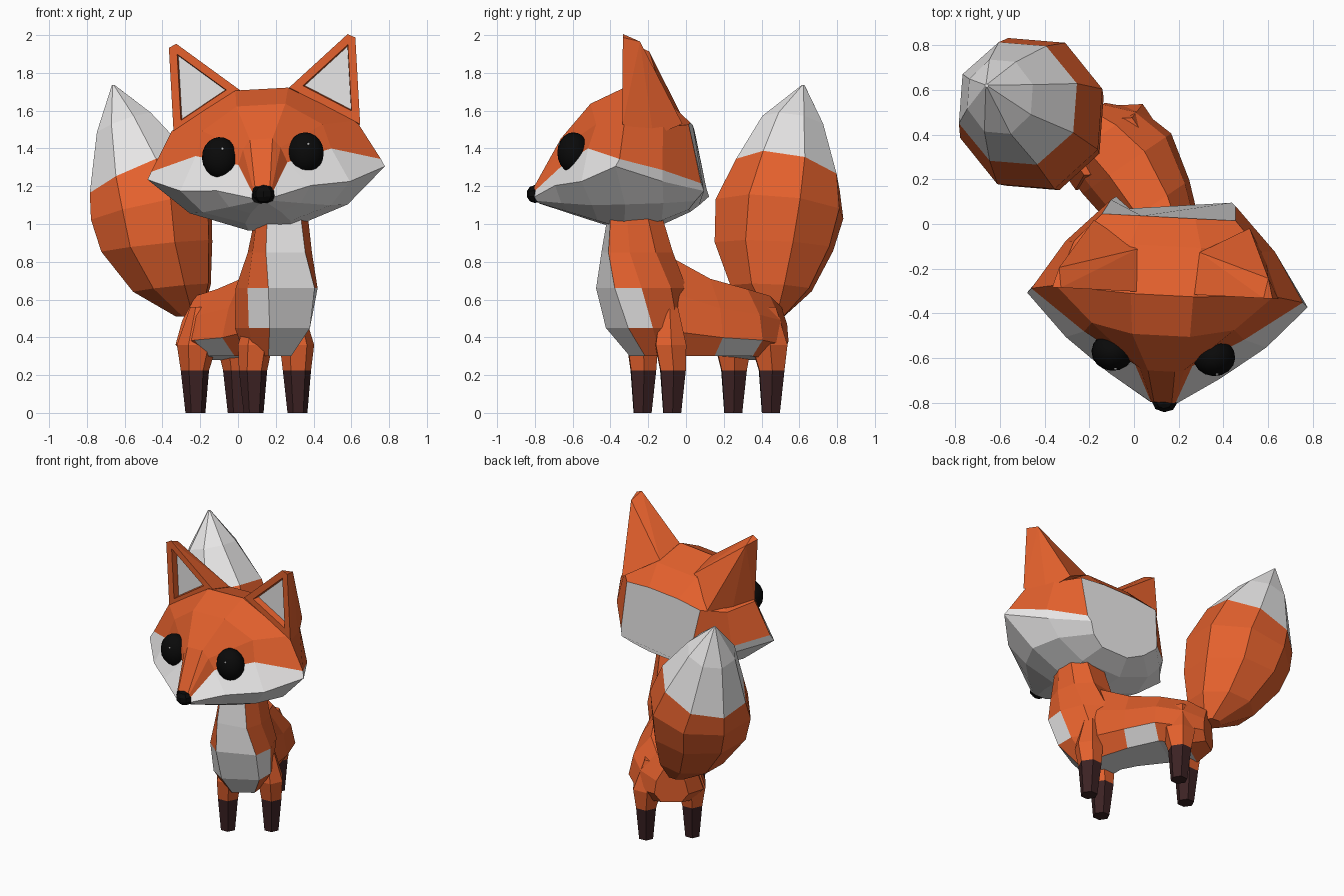
import bpy, bmesh, math
from mathutils import Matrix, Vector

if "Cube" in bpy.data.objects:
    bpy.data.objects.remove(bpy.data.objects["Cube"])


def material(name, rgb):
    m = bpy.data.materials.new(name)
    m.diffuse_color = (*rgb, 1)
    m.use_nodes = True
    m.node_tree.nodes["Principled BSDF"].inputs["Base Color"].default_value = m.diffuse_color
    return m


ORANGE = material("fox orange", (0.77, 0.118, 0.026))
WHITE = material("fur white", (0.82, 0.81, 0.81))
BROWN = material("dark brown", (0.045, 0.016, 0.017))
BLACK = material("black", (0.003, 0.003, 0.003))
COATS = [ORANGE, WHITE, BROWN, BLACK]

# Placement of the tilted head and of the turned body
HEAD = (Matrix.Translation((0.15, -0.32, 1.28)) @ Matrix.Rotation(math.radians(-3), 4, 'Z')
        @ Matrix.Rotation(math.radians(-3.2), 4, 'Y') @ Matrix.Translation((0, 0.32, -1.28)))
BODY = Matrix.Translation((0.035, 0.10, 0)) @ Matrix.Rotation(math.radians(34), 4, 'Z')


def finish(name, bm, matrix=None):
    bmesh.ops.recalc_face_normals(bm, faces=bm.faces)
    me = bpy.data.meshes.new(name)
    bm.to_mesh(me)
    bm.free()
    if matrix:
        me.transform(matrix)
    for m in COATS:
        me.materials.append(m)
    ob = bpy.data.objects.new(name, me)
    bpy.context.collection.objects.link(ob)
    return ob


def loft(name, rings, rule, matrix=None, caps=(0, 0)):
    """Skin equal-length rings; rule(ring, side) gives the colour index."""
    bm = bmesh.new()
    vs = [[bm.verts.new(p) for p in r] for r in rings]
    n = len(rings[0])
    for i in range(len(vs) - 1):
        for j in range(n):
            k = (j + 1) % n
            f = bm.faces.new((vs[i][j], vs[i][k], vs[i + 1][k], vs[i + 1][j]))
            f.material_index = rule(i, j)
    bm.faces.new(vs[0]).material_index = caps[0]
    bm.faces.new(vs[-1]).material_index = caps[1]
    return finish(name, bm, matrix)


def ball(name, centre, radii, colour, matrix, seg=16, rings=10, smooth=True):
    bm = bmesh.new()
    bmesh.ops.create_uvsphere(bm, u_segments=seg, v_segments=rings, radius=1)
    bmesh.ops.transform(bm, verts=bm.verts,
                        matrix=Matrix.Translation(centre) @ Matrix.Diagonal((*radii, 1)))
    for f in bm.faces:
        f.material_index = colour
        f.smooth = smooth
    return finish(name, bm, matrix)


# Head: half sections from back to muzzle, mirrored; white below the cheek line
halves = [
    [(.12, .03, 1.53), (.30, .03, 1.51), (.28, .095, 1.20), (.26, .11, 1.16), (.20, .06, 1.11), (.10, .02, 1.07)],
    [(.16, -.10, 1.65), (.42, -.10, 1.49), (.47, -.10, 1.26), (.45, -.10, 1.20), (.36, -.10, 1.09), (.15, -.12, 1.01)],
    [(.14, -.32, 1.715), (.49, -.30, 1.52), (.61, -.32, 1.31), (.63, -.34, 1.27), (.42, -.30, 1.08), (.11, -.32, .97)],
    [(.13, -.50, 1.63), (.32, -.46, 1.51), (.36, -.50, 1.38), (.45, -.53, 1.20), (.34, -.48, 1.08), (.12, -.46, 1.01)],
    [(.06, -.66, 1.45), (.10, -.65, 1.40), (.13, -.63, 1.32), (.25, -.68, 1.19), (.19, -.65, 1.10), (.08, -.62, 1.06)],
    [(.04, -.80, 1.20), (.05, -.80, 1.19), (.055, -.80, 1.17), (.06, -.80, 1.14), (.05, -.79, 1.12), (.02, -.78, 1.11)],
]
rings = [h + [(-x, y, z) for x, y, z in reversed(h)] for h in halves]
loft("head", rings, lambda i, j: 1 if 2 <= j <= 8 else 0, HEAD, (1, 3))

# Ears: wedges with a recessed white inner face
for side, s in (("left", -1), ("right", 1)):
    bm = bmesh.new()
    for x, y, z in [(.13, -.31, 1.715), (.495, -.31, 1.50), (.455, -.31, 1.98), (.495, -.31, 1.96),
                    (.47, -.22, 1.94), (.14, -.12, 1.66), (.35, .0, 1.51), (.43, -.15, 1.44)]:
        bm.verts.new((s * x + .015, y, z))
    bmesh.ops.convex_hull(bm, input=bm.verts)
    bmesh.ops.dissolve_limit(bm, angle_limit=0.02, verts=bm.verts, edges=bm.edges)
    bmesh.ops.recalc_face_normals(bm, faces=bm.faces)
    front = min(bm.faces, key=lambda f: f.normal.y)
    bmesh.ops.inset_region(bm, faces=[front], thickness=0.042, use_even_offset=True)
    bmesh.ops.inset_region(bm, faces=[front], thickness=0.008, depth=-0.045)
    front.material_index = 1
    finish(side + "_ear", bm, HEAD)

    # Eyes with a tiny glint
    ball(side + "_eye", (s * .228, -.585, 1.365), (.095, .085, .108), 3, HEAD)
    ball(side + "_eye_glint", (s * .228 + .02, -.661, 1.41), (.007, .005, .007), 1, HEAD, 8, 6)

# Nose
ball("nose", (.005, -.80, 1.158), (.058, .045, .048), 3, HEAD, 8, 5, False)

# Chest and neck: upright loft with a white front panel, twisting towards the head
plan = [(-.66, -1), (.66, -1), (1, -.4), (1, .4), (.55, 1), (-.55, 1), (-1, .4), (-1, -.4)]
levels = [(1.08, -.42, .13, .13, -30), (.85, -.40, .16, .175, -24), (.66, -.37, .20, .21, -12),
          (.45, -.33, .185, .19, -5), (.30, -.28, .11, .12, 0)]   # z, y, half width, half depth, twist
chest = []
for z, y, hx, hy, twist in levels:
    turn = Matrix.Rotation(math.radians(twist), 3, 'Z')
    chest.append([turn @ Vector((a * hx, b * hy, 0)) + Vector((-.045, y, z)) for a, b in plan])
loft("chest", chest, lambda i, j: 1 if j == 0 or (i == 2 and j in (1, 7)) else 0, BODY, (0, 1))

# Back, rump and white belly
section = [(.6, 0), (1, .24), (.88, .62), (.4, 1), (-.4, 1), (-.8, .62), (-1, .24), (-.6, 0)]
spans = [(-.28, -.02, .16, .30, .84), (-.04, .03, .20, .30, .71), (.18, .04, .24, .30, .655),
         (.35, .01, .215, .28, .62), (.46, .0, .11, .32, .56)]  # y, x, half width, bottom, top
loft("rump", [[(x + a * hx, y, lo + b * (hi - lo)) for a, b in section] for y, x, hx, lo, hi in spans],
     lambda i, j: 1 if (j == 7 and i < 3) or (j in (0, 6) and i == 1) else 0, BODY)


# Legs: six-sided, dark below the sock line
def leg(name, x, y, thigh):
    rows = [(0.0, .052, 0), (.225, .074, .005), (.36, thigh, -.005), (.56, .05, .0)]
    rr = [[(x * (1 - .8 * max(z - .3, 0)) + r * math.cos(a), y + dy + 1.05 * r * math.sin(a), z)
           for a in (math.tau * (k + .5) / 6 for k in range(6))] for z, r, dy in rows]
    loft(name, rr, lambda i, j: 2 if i == 0 else 0, BODY, (2, 0))


for name, x, y, thigh in (("front_left_leg", -.145, -.30, .09), ("front_right_leg", .135, -.30, .09),
                          ("rear_left_leg", -.132, .27, .105), ("rear_right_leg", .165, .31, .105)):
    leg(name, x, y, thigh)

# Tail: faceted plume with a slanted white tip
plume = [(.51, -.26, .46, .07, .06, 0), (.66, -.35, .45, .21, .22, .3), (.88, -.43, .465, .30, .32, .3),
         (1.08, -.46, .495, .325, .345, .6), (1.26, -.52, .54, .27, .28, 1.2), (1.53, -.60, .57, .15, .17, 1),
         (1.735, -.66, .62, .008, .008, 0)]   # z, x, y, radii, slant
tail = []
for z, x, y, rx, ry, t in plume:
    ring = []
    for k in range(8):
        a = math.tau * (k + .4) / 8
        dx, dy = 1.03 * rx * math.cos(a), 1.03 * ry * math.sin(a)
        ring.append((x + dx, y + dy, z + t * (.35 * dx - .15 * dy)))
    tail.append(ring)
loft("tail", tail, lambda i, j: 1 if i >= 4 else 0, None, (0, 1))
